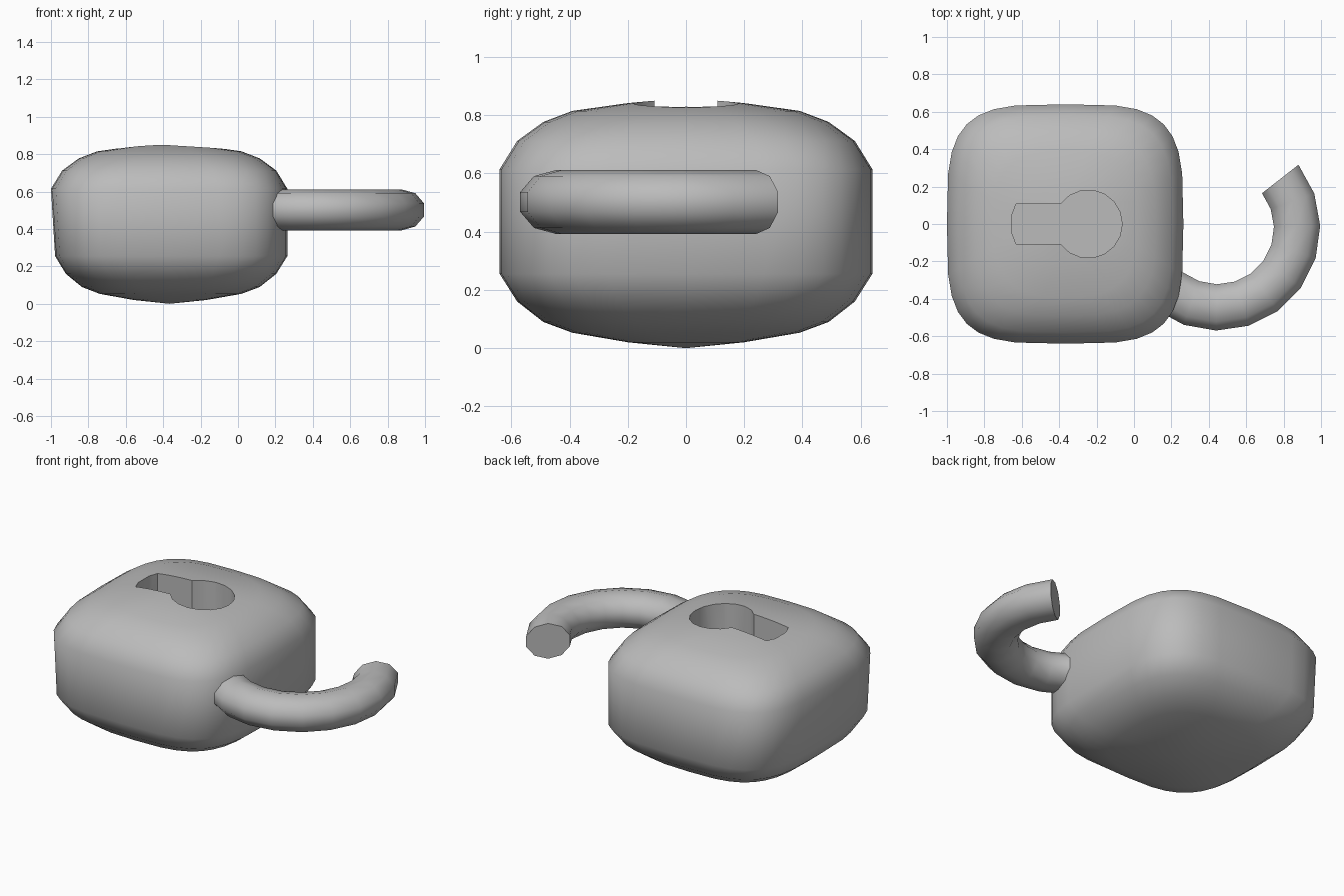
import bpy, bmesh, math

if "Cube" in bpy.data.objects:
    bpy.data.objects.remove(bpy.data.objects["Cube"])

CX = -0.366          # centre of the lock body along x


def add_object(name, bm, mat):
    bmesh.ops.recalc_face_normals(bm, faces=bm.faces)
    mesh = bpy.data.meshes.new(name)
    bm.to_mesh(mesh)
    bm.free()
    mesh.materials.append(mat)
    obj = bpy.data.objects.new(name, mesh)
    bpy.context.collection.objects.link(obj)
    return obj


def activate(obj):
    bpy.ops.object.select_all(action='DESELECT')
    obj.select_set(True)
    bpy.context.view_layer.objects.active = obj


def bridge(bm, a, b):
    for i in range(len(a)):
        j = (i + 1) % len(a)
        bm.faces.new((a[i], a[j], b[j], b[i]))


def spow(v, p):
    return math.copysign(abs(v) ** p, v)


grey = bpy.data.materials.new("grey metal")
grey.diffuse_color = (0.5, 0.5, 0.5, 1)
grey.use_nodes = True
grey.node_tree.nodes["Principled BSDF"].inputs["Base Color"].default_value = grey.diffuse_color

# Body: pillow-shaped block, rings of (scale, squareness, z) between two poles
upper = [(1.0, 3.8, 0.615), (0.906, 3.6, 0.712), (0.766, 3.2, 0.777),
         (0.61, 2.8, 0.815), (0.31, 2.2, 0.842)]
lower = [(1.0, 3.8, 0.255), (0.906, 3.6, 0.16), (0.766, 3.2, 0.09),
         (0.61, 2.8, 0.053), (0.31, 2.2, 0.02)]
bm = bmesh.new()
rings = []
for s, n, z in lower[::-1] + upper:
    ring = []
    for i in range(32):
        t = math.tau * i / 32
        u, v = spow(math.cos(t), 2 / n), spow(math.sin(t), 2 / n)
        # the left wall leans out slightly toward the top
        half = 0.63 if u > 0 else (0.634 if z > 0.4 else 0.612)
        ring.append(bm.verts.new((CX + half * s * u, 0.64 * s * v, z)))
    rings.append(ring)
for a, b in zip(rings, rings[1:]):
    bridge(bm, a, b)
for ring, z in ((rings[0], 0.0), (rings[-1], 0.86)):
    pole = bm.verts.new((CX, 0, z))
    for i in range(32):
        bm.faces.new((ring[i], ring[(i + 1) % 32], pole))
body = add_object("lock_body", bm, grey)

# Keyhole: round hole joined to a slot, cut down into the body
kx, r, w = -0.245, 0.182, 0.108
a0 = math.pi - math.asin(w / r)
outline = [(kx + r * math.cos(a0 * k / 7), r * math.sin(a0 * k / 7)) for k in range(-7, 8)]
outline += [(-0.63, w), (-0.652, 0.05), (-0.652, -0.05), (-0.63, -w)]
bm = bmesh.new()
base = [bm.verts.new((x, y, 0.5)) for x, y in outline]
top = [bm.verts.new((x, y, 1.0)) for x, y in outline]
bridge(bm, base, top)
bm.faces.new(base)
bm.faces.new(top)
cutter = add_object("keyhole_cutter", bm, grey)
cutter.hide_render = True
cut = body.modifiers.new("keyhole", 'BOOLEAN')
cut.operation = 'DIFFERENCE'
cut.solver = 'EXACT'
cut.object = cutter
activate(body)
bpy.ops.object.modifier_apply(modifier=cut.name)
bpy.data.objects.remove(cutter)
bpy.ops.object.shade_smooth_by_angle(angle=math.radians(40))

# Shackle: open hook, a ten-sided tube swept round an arc with a flat end
bm = bmesh.new()
rings = []
for k in range(11):
    a = math.radians(38 - 18.4 * k)
    ring = []
    for i in range(10):
        t = math.tau * (i + 0.5) / 10
        rad = 0.425 + 0.13 * math.cos(t)
        ring.append(bm.verts.new((0.447 + rad * math.cos(a), -0.021 + rad * math.sin(a),
                                  0.502 + 0.11 * math.sin(t))))
    rings.append(ring)
for a, b in zip(rings, rings[1:]):
    bridge(bm, a, b)
bm.faces.new(rings[0])
bm.faces.new(rings[-1])
shackle = add_object("shackle", bm, grey)
activate(shackle)
bpy.ops.object.shade_smooth_by_angle(angle=math.radians(45))
